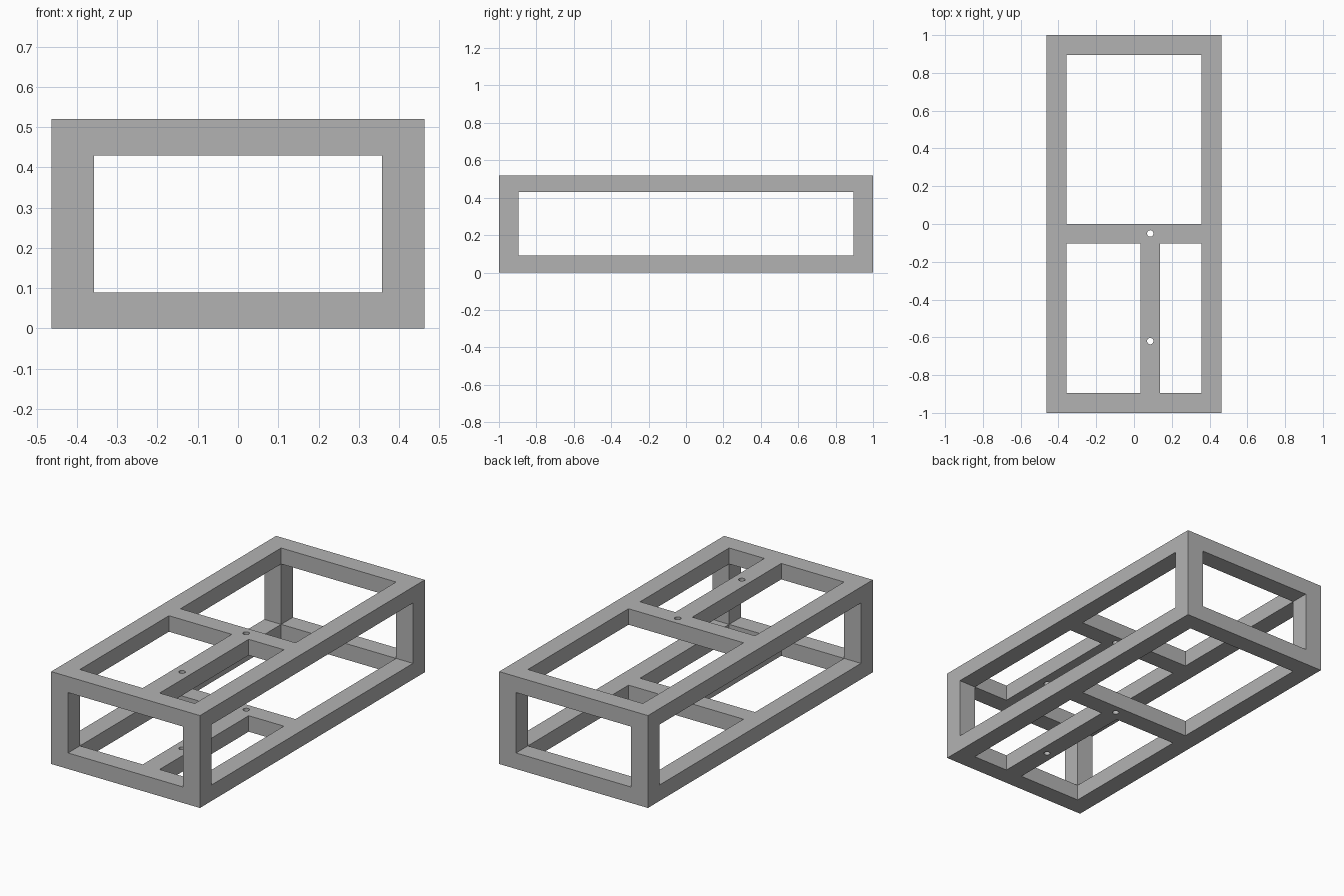
import bpy

default = bpy.data.objects.get("Cube")
if default:
    bpy.data.objects.remove(default, do_unlink=True)

# Overall half sizes, height and bar section
HX, HY, H = 0.463, 1.0, 0.52
BAR, THICK = 0.105, 0.09
IX, IY = HX - BAR, HY - BAR

grey = bpy.data.materials.new("grey metal")
grey.use_nodes = True
colour = (0.45, 0.45, 0.45, 1)
grey.diffuse_color = colour
grey.node_tree.nodes["Principled BSDF"].inputs["Base Color"].default_value = colour


def box(name, x0, x1, y0, y1, z0, z1):
    bpy.ops.mesh.primitive_cube_add(
        size=1, location=((x0 + x1) / 2, (y0 + y1) / 2, (z0 + z1) / 2))
    ob = bpy.context.object
    ob.name = name
    ob.scale = (x1 - x0, y1 - y0, z1 - z0)
    bpy.ops.object.transform_apply(location=True, rotation=False, scale=True)
    return ob


def drill(name, x, y):
    bpy.ops.mesh.primitive_cylinder_add(
        vertices=32, radius=0.017, depth=2, location=(x, y, H / 2))
    ob = bpy.context.object
    ob.name = name
    return ob


# Solid block from which the frame is cut
frame = box("frame", -HX, HX, -HY, HY, 0, H)
frame.data.materials.append(grey)

# Middle bars, repeated on the upper and lower levels
cross_back, cross_front = 0.0, -0.103
rail_x = 0.086
rail_left, rail_right = rail_x + BAR / 2, rail_x - BAR / 2

cutters = [
    # Side and end openings leave the four corner posts
    box("side_opening", -1, 1, -IY, IY, THICK, H - THICK),
    box("end_opening", -IX, IX, -2, 2, THICK, H - THICK),
    # Openings through both levels
    box("back_opening", -IX, IX, cross_back, IY, -1, 2),
    box("front_right_opening", -IX, rail_right, -IY, cross_front, -1, 2),
    box("front_left_opening", rail_left, IX, -IY, cross_front, -1, 2),
    # Bolt holes through the middle bars
    drill("cross_bar_hole", rail_x, -0.05),
    drill("rail_hole", rail_x, -0.62),
]

bpy.context.view_layer.objects.active = frame
for cutter in cutters:
    cutter.hide_render = True
    cut = frame.modifiers.new(cutter.name, "BOOLEAN")
    cut.operation = "DIFFERENCE"
    cut.solver = "EXACT"
    cut.object = cutter
    bpy.ops.object.modifier_apply(modifier=cut.name)
    bpy.data.objects.remove(cutter, do_unlink=True)

# Flat bars, smooth hole walls
bpy.ops.object.select_all(action="DESELECT")
frame.select_set(True)
bpy.ops.object.shade_smooth_by_angle(angle=0.5)
